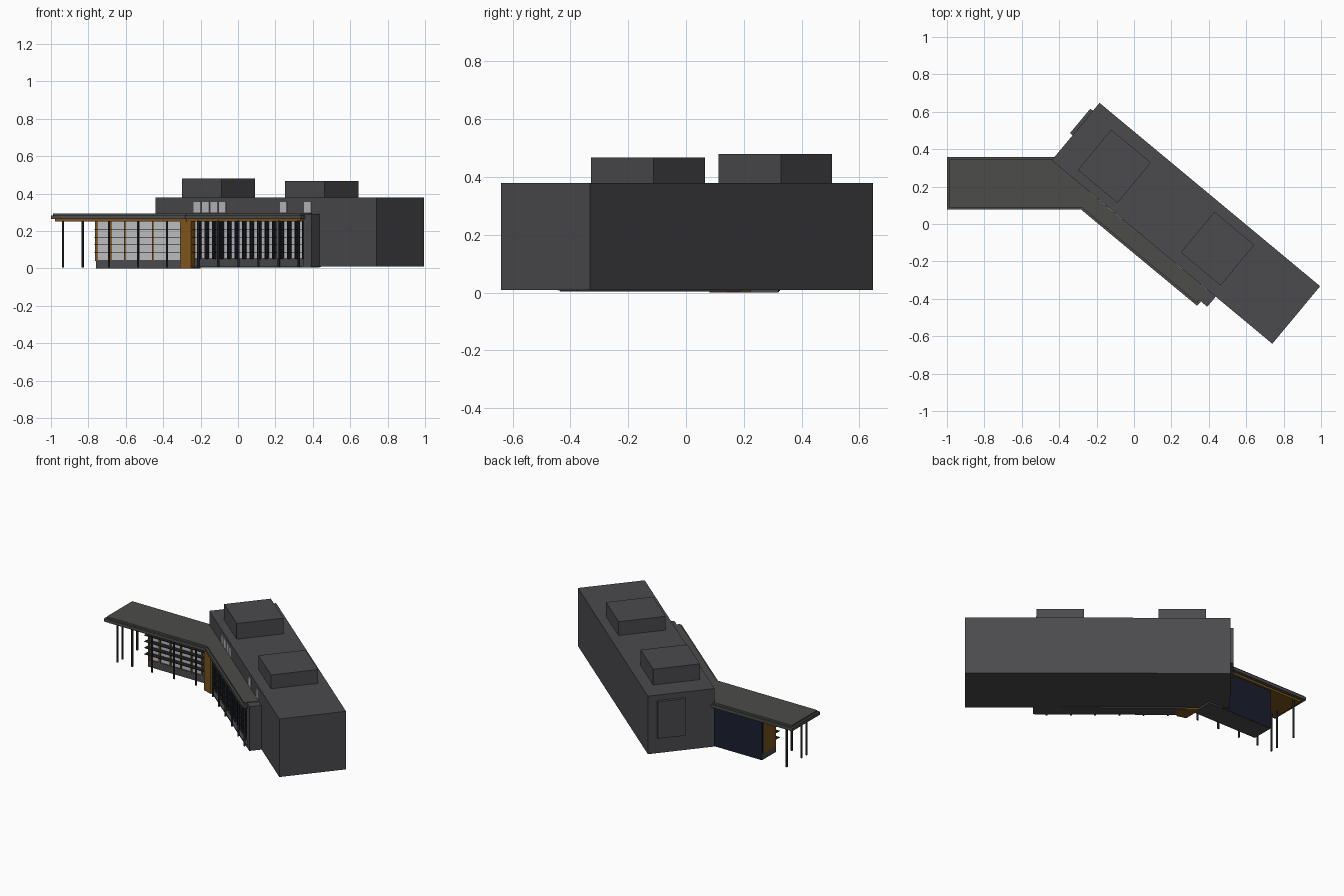
import bpy, bmesh, math
from mathutils import Matrix, Vector

if "Cube" in bpy.data.objects:
    bpy.data.objects.remove(bpy.data.objects["Cube"])


def mat(name, r, g, b):
    m = bpy.data.materials.new(name)
    m.diffuse_color = (r, g, b, 1)
    m.use_nodes = True
    m.node_tree.nodes["Principled BSDF"].inputs["Base Color"].default_value = m.diffuse_color
    return m


GREY = mat("dark_cladding", 0.07, 0.07, 0.076)
ROOF = mat("roof_grey", 0.072, 0.072, 0.068)
BLACK = mat("black_metal", 0.012, 0.014, 0.018)
WOOD = mat("timber", 0.2, 0.085, 0.012)
NAVY = mat("navy_wall", 0.011, 0.014, 0.028)
GLASS = mat("pale_glass", 0.5, 0.51, 0.53)

# Hall frame: s runs along the front face, t points outward from it
U = Vector((0.769, -0.639, 0))
W = Vector((-0.639, -0.769, 0))
O = Vector((-0.44, 0.34, 0))
HALL = Matrix(((U.x, W.x, 0, O.x), (U.y, W.y, 0, O.y), (0, 0, 1, 0), (0, 0, 0, 1)))


def finish(name, bm, material):
    bmesh.ops.recalc_face_normals(bm, faces=bm.faces)
    me = bpy.data.meshes.new(name)
    bm.to_mesh(me)
    bm.free()
    me.materials.append(material)
    ob = bpy.data.objects.new(name, me)
    bpy.context.collection.objects.link(ob)
    return ob


def boxes(name, material, items, frame=Matrix()):
    """Each item is (x0, x1, y0, y1, z0, z1) in the given frame."""
    bm = bmesh.new()
    for x0, x1, y0, y1, z0, z1 in items:
        m = Matrix.Translation(((x0 + x1) / 2, (y0 + y1) / 2, (z0 + z1) / 2))
        m = frame @ m @ Matrix.Diagonal((x1 - x0, y1 - y0, z1 - z0, 1))
        bmesh.ops.create_cube(bm, size=1, matrix=m)
    return finish(name, bm, material)


def prism(name, material, pts, z0, z1):
    bm = bmesh.new()
    f = bm.faces.new([bm.verts.new((p[0], p[1], z0)) for p in pts])
    r = bmesh.ops.extrude_face_region(bm, geom=[f])
    top = [v for v in r["geom"] if isinstance(v, bmesh.types.BMVert)]
    bmesh.ops.translate(bm, verts=top, vec=(0, 0, z1 - z0))
    return finish(name, bm, material)


def posts(name, pts, radius, z0, z1, frame=Matrix()):
    bm = bmesh.new()
    for x, y in pts:
        m = frame @ Matrix.Translation((x, y, (z0 + z1) / 2))
        bmesh.ops.create_cone(bm, cap_ends=True, segments=12, radius1=radius,
                              radius2=radius, depth=z1 - z0, matrix=m)
    return finish(name, bm, BLACK)


# Main hall with roof plant boxes and end panel
boxes("hall", GREY, [(0, 1.534, -0.40, 0, 0.01, 0.38)], HALL)
boxes("roof_box_left", GREY, [(0.14, 0.416, -0.33, -0.05, 0.379, 0.48)], HALL)
boxes("roof_box_right", GREY, [(0.845, 1.122, -0.345, -0.063, 0.379, 0.468)], HALL)
boxes("end_panel", GREY, [(-0.018, 0.01, -0.345, -0.175, 0.11, 0.345)], HALL)

# High windows above the canopy
highs = [0.267, 0.326, 0.385, 0.442, 0.866, 1.034]
boxes("high_windows", GLASS, [(s, s + 0.048, -0.01, 0.004, 0.298, 0.355) for s in highs], HALL)


# Bent canopy roof, in three stepped layers
def canopy(name, material, d, z0, z1):
    a = O + U * (1.10 - d)
    b = a - W * 0.03
    c = O - W * 0.03 + U * 0.05
    pts = [(-1 + d, 0.077 + d), (-0.283 + 0.36 * d, 0.077 + d),
           (0.337 - 0.13 * d, -0.437 + 1.408 * d), (a.x, a.y), (b.x, b.y),
           (c.x, c.y), (-0.41, 0.357 - d), (-1 + d, 0.357 - d)]
    prism(name, material, pts, z0, z1)


canopy("canopy_soffit", WOOD, 0.022, 0.25, 0.263)
canopy("canopy_fascia", ROOF, 0.0, 0.263, 0.282)
canopy("canopy_top", ROOF, 0.012, 0.282, 0.293)

# Left wing under the canopy
boxes("wing_plinth", GREY, [(-0.76, -0.30, 0.18, 0.32, 0, 0.045)])
boxes("wing_back_wall", NAVY, [(-0.76, -0.40, 0.308, 0.322, 0.002, 0.252)])
boxes("wing_end_wall", WOOD, [(-0.764, -0.75, 0.182, 0.31, 0.04, 0.252)])
boxes("wing_glass", GLASS, [(-0.75, -0.30, 0.188, 0.194, 0.04, 0.252)])
mull = [-0.755, -0.68, -0.605, -0.53, -0.455, -0.38]
boxes("wing_mullions", WOOD, [(x - 0.004, x + 0.004, 0.178, 0.19, 0.04, 0.252) for x in mull])
levels = [0.085, 0.125, 0.165, 0.205]
boxes("wing_louvres", BLACK, [(-0.77, -0.305, 0.155, 0.188, z, z + 0.003) for z in levels])

# Timber pier at the bend
prism("corner_pier", WOOD, [(-0.31, 0.23), (-0.31, 0.10), (-0.25, 0.082), (-0.20, 0.145)], 0, 0.252)

# Glazed gallery along the hall
boxes("gallery_base", GREY, [(0.25, 1.09, -0.01, 0.05, 0.004, 0.055)], HALL)
boxes("gallery_floor", GREY, [(0.25, 1.13, -0.01, 0.07, 0.004, 0.012)], HALL)
boxes("gallery_glass", GLASS, [(0.27, 1.085, 0.038, 0.044, 0.05, 0.252)], HALL)
fins = [0.30 + 0.052 * i for i in range(16)]
boxes("gallery_fins", BLACK, [(s - 0.004, s + 0.004, 0.04, 0.072, 0.05, 0.252) for s in fins], HALL)
boxes("gallery_louvres", BLACK, [(0.29, 1.085, 0.042, 0.068, z, z + 0.003) for z in levels], HALL)
boxes("gallery_end_block", GREY, [(1.082, 1.14, -0.01, 0.07, 0.008, 0.29)], HALL)

# Slim canopy posts
posts("wing_posts", [(-0.935, 0.12), (-0.935, 0.17), (-0.935, 0.32), (-0.83, 0.12),
                     (-0.69, 0.12), (-0.535, 0.12), (-0.38, 0.12)], 0.006, 0.005, 0.255)
posts("gallery_posts", [(0.36 + 0.14 * i, 0.078) for i in range(6)], 0.006, 0.005, 0.255, HALL)
